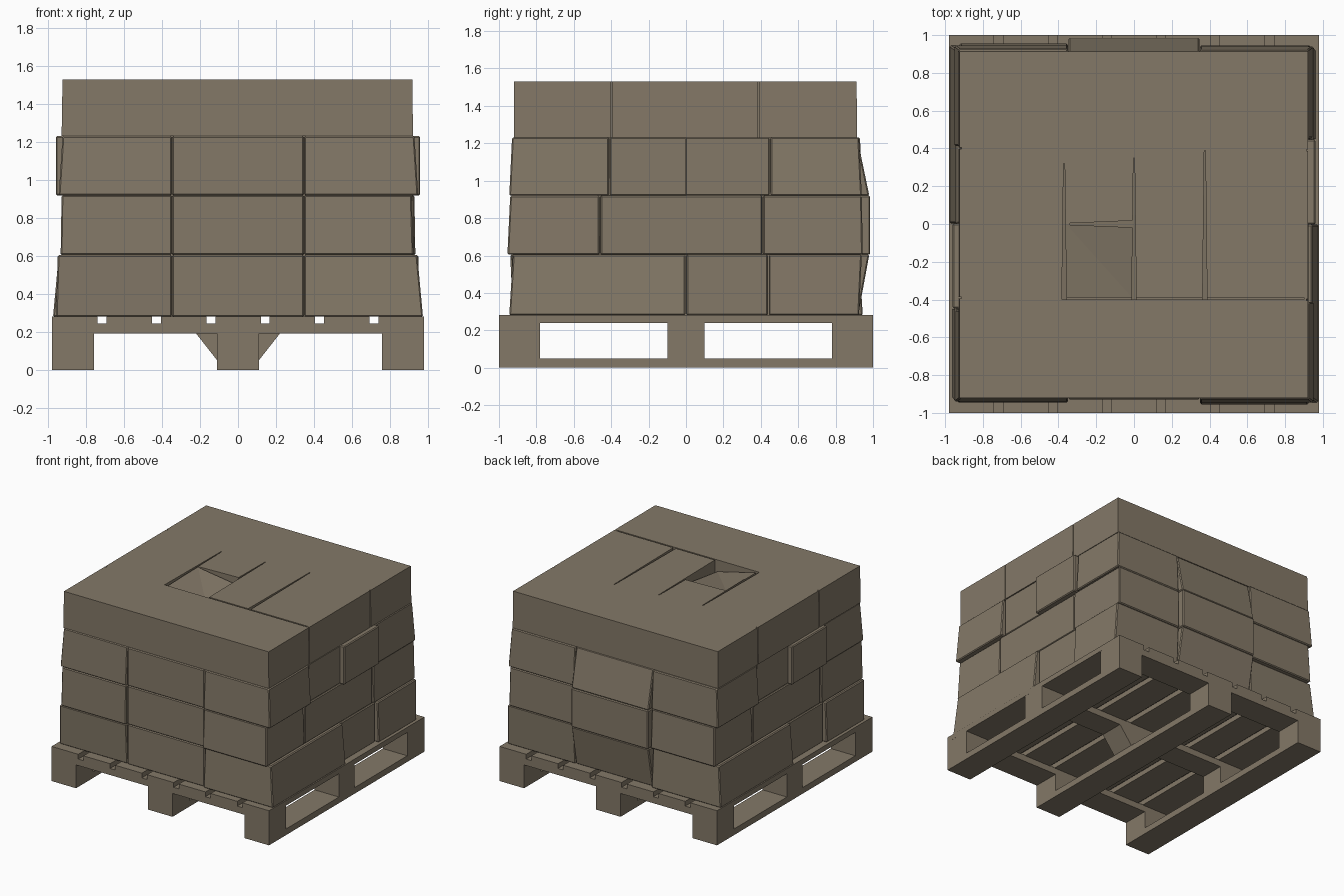
import bpy, bmesh

if "Cube" in bpy.data.objects:
    bpy.data.objects.remove(bpy.data.objects["Cube"])

mat = bpy.data.materials.new("dull cardboard brown")
mat.diffuse_color = (0.23, 0.19, 0.137, 1)
mat.use_nodes = True
mat.node_tree.nodes["Principled BSDF"].inputs["Base Color"].default_value = mat.diffuse_color


def hull(name, pts, bevel=0.0):
    """Convex solid round a few points."""
    bm = bmesh.new()
    for p in pts:
        bm.verts.new(p)
    bmesh.ops.convex_hull(bm, input=bm.verts[:])
    bmesh.ops.dissolve_limit(bm, angle_limit=0.01, verts=bm.verts[:], edges=bm.edges[:])
    bmesh.ops.recalc_face_normals(bm, faces=bm.faces[:])
    me = bpy.data.meshes.new(name)
    bm.to_mesh(me)
    bm.free()
    me.materials.append(mat)
    ob = bpy.data.objects.new(name, me)
    bpy.context.collection.objects.link(ob)
    if bevel:
        m = ob.modifiers.new("worn edges", "BEVEL")
        m.width = bevel
        m.segments = 1
    return ob


def block(name, b, z0, z1, t=None, bevel=0.0):
    """Box from rectangle b (x0,x1,y0,y1) at z0 to rectangle t at z1."""
    t = t or b
    pts = [(x, y, z) for r, z in ((b, z0), (t, z1)) for x in r[:2] for y in r[2:]]
    return hull(name, pts, bevel)


def turned_pair(name, b, z0, z1, t=None):
    """A carton and its copy turned half a turn about z."""
    t = t or b
    for side, s in (("a", 1), ("b", -1)):
        block(f"{name}_{side}", [s * v for v in b], z0, z1, [s * v for v in t], .007)


# ---- Pallet: runners, feet, cross boards, deck ----
rows = ((-1, -.78), (-.1, .1), (.78, 1))
for i, (x0, x1) in enumerate(((-.98, -.76), (-.11, .11), (.76, .98))):
    block(f"runner_{i}", (x0, x1, -1, 1), 0, .05)
    for j, (y0, y1) in enumerate(rows):
        flare = .11 if i == 1 and j == 1 else 0
        block(f"foot_{i}_{j}", (x0, x1, y0, y1), .05, .19,
              (x0 - flare, x1 + flare, y0, y1))
for j, (y0, y1) in enumerate(rows):
    block(f"cross_board_{j}", (-.98, .98, y0, y1), .19, .243)
for i in range(7):
    x = -.86 + i * .2867
    block(f"deck_board_{i}", (x - .12, x + .12, -1, 1), .24, .282)

# ---- Carton layers, each nearly the same after half a turn ----
# side seams in y, corner reach (x, y) at bottom and top, middle reach
Z = (.28, .605, .92, 1.232, 1.53)
layers = (
    dict(seams=(0, .44), a=(.975, .945, .945, .925), b=(.96, .925, .95, .94),
         side=.93, back=(.92, .98)),
    dict(seams=(-.46, .41), a=(.925, .955, .915, .94), b=(.935, .945, .93, .94),
         side=.925, back=(.985, .985)),
    dict(seams=(-.41, .45), a=(.95, .945, .93, .93), b=(.945, .94, .925, .925),
         side=.92, back=(.98, .915)),
)
for n, L in enumerate(layers):
    z0, z1, (s1, s2) = Z[n], Z[n + 1], L["seams"]
    name = f"layer_{n + 1}"
    block(name + "_core", (-.905, .905, -.905, .905), z0, z1)
    x, y, xt, yt = L["a"]
    turned_pair(name + "_corner", (.35, x, -y, s1 - .003), z0, z1, (.35, xt, -yt, s1 - .003))
    x, y, xt, yt = L["b"]
    turned_pair(name + "_far_corner", (.35, x, s2 + .003, y), z0, z1, (.35, xt, s2 + .003, yt))
    turned_pair(name + "_side_carton", (0, L["side"], s1 + .003, s2 - .003), z0, z1)
    block(name + "_front_carton", (-.347, .347, -.93, 0), z0, z1, None, .007)
    yb, yt = L["back"]
    block(name + "_back_carton", (-.347, .347, 0, yb), z0, z1, (-.347, .347, 0, yt), .007)
# Single cartons pushed outward on both sides
turned_pair("pushed_out_carton", (0, .96, -.003, .447), Z[2], Z[3])

# ---- Top layer with cut seams ----
top = block("top_cartons", (-.93, .922, -.92, .915), Z[3], Z[4], (-.925, .92, -.92, .912))
cutters = []
# Seams running in y, wide at the front and closing to the back
for x, y1 in ((-.37, .32), (0, .35), (.375, .39)):
    cutters.append(hull("seam_cutter",
                        [(x + s * .012, -.4, z) for s in (-1, 1) for z in (1.36, 1.6)]
                        + [(x + s * .003, y1, z) for s in (-1, 1) for z in (1.47, 1.6)]))
# Seams running in x
cutters.append(block("seam_cutter", (-.36, .9, -.4, -.388), 1.4, 1.6))
cutters.append(hull("seam_cutter", [(-.34, y, z) for y in (-.004, .004) for z in (1.49, 1.6)]
                    + [(0, y, z) for y in (-.018, .018) for z in (1.42, 1.6)]))
# Sunken flap
cutters.append(hull("flap_cutter", [(-.36, -.395, 1.525), (-.005, -.395, 1.44),
                                    (-.005, 0, 1.49), (-.36, 0, 1.528)]
                    + [(x, y, 1.61) for x in (-.36, -.005) for y in (-.395, 0)]))
# Upright seams on both sides
for s in (-1, 1):
    for y in (-.4, .39):
        a, b = sorted((s * .912, s * .96))
        cutters.append(block("side_cutter", (a, b, y * s - .004, y * s + .004), 1.2, 1.6))
bpy.context.view_layer.objects.active = top
for c in cutters:
    m = top.modifiers.new("cut", "BOOLEAN")
    m.operation = "DIFFERENCE"
    m.solver = "EXACT"
    m.object = c
    bpy.ops.object.modifier_apply(modifier=m.name)
    bpy.data.objects.remove(c)
